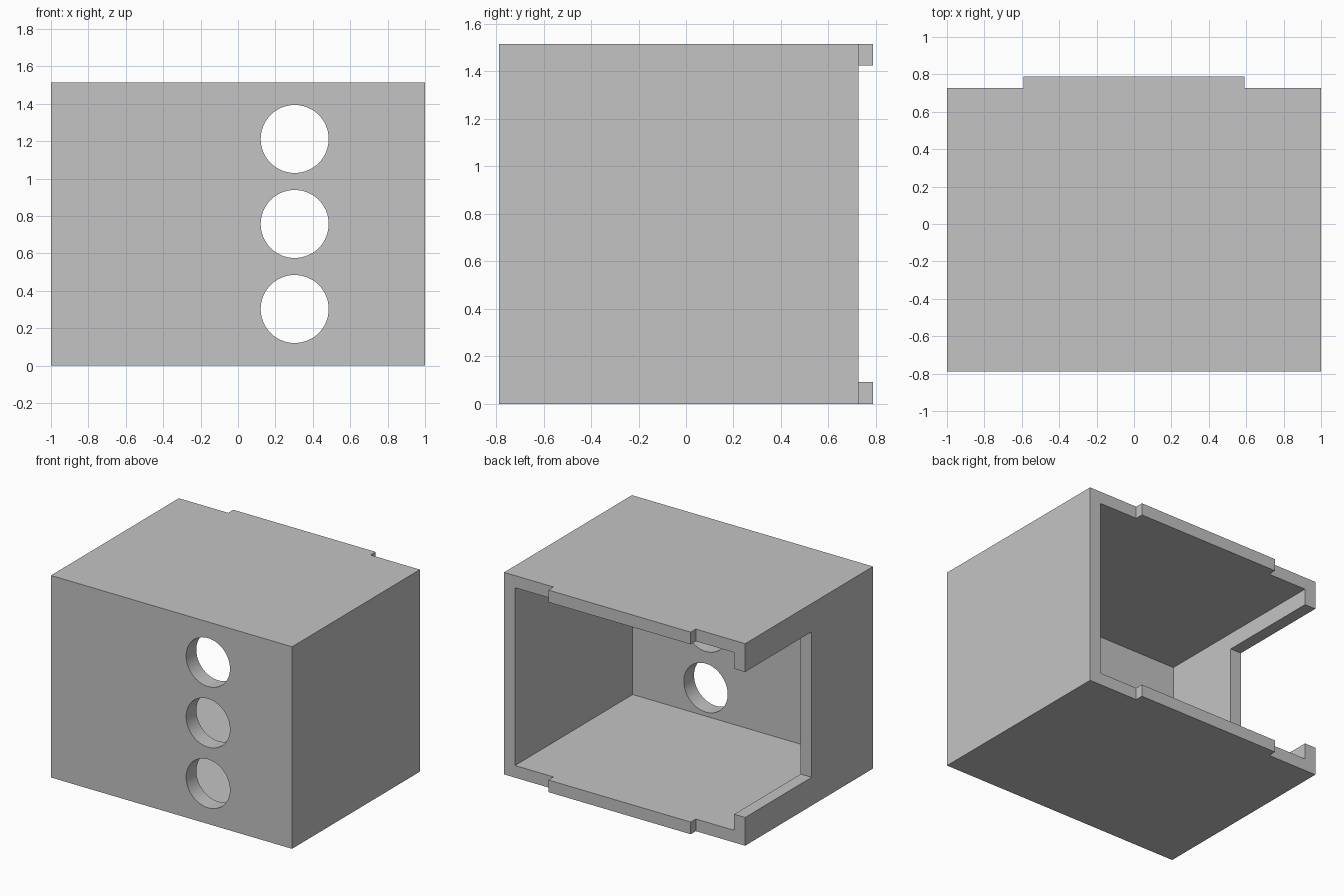
import bpy
import math

cube = bpy.data.objects.get("Cube")
if cube:
    bpy.data.objects.remove(cube, do_unlink=True)

U = 1 / 33                      # design unit
HALF_W, DEPTH, HEIGHT = 33 * U, 52 * U, 50 * U
WALL, FRONT_WALL, TAB = 3 * U, 4 * U, 2 * U
FRONT, BACK = -DEPTH / 2, DEPTH / 2
RIM = BACK - TAB                # plane of the open rear rim
OVER = 0.2                      # cutter overshoot

grey = bpy.data.materials.new("plain grey")
grey.use_nodes = True
grey.diffuse_color = (0.55, 0.55, 0.55, 1)
grey.node_tree.nodes["Principled BSDF"].inputs["Base Color"].default_value = (0.55, 0.55, 0.55, 1)


def box(name, x, y, z):
    """Box from (low, high) ranges on each axis."""
    ranges = (x, y, z)
    bpy.ops.mesh.primitive_cube_add(size=1, location=[(a + b) / 2 for a, b in ranges])
    obj = bpy.context.object
    obj.name = name
    obj.scale = [b - a for a, b in ranges]
    bpy.ops.object.transform_apply(location=True, rotation=False, scale=True)
    return obj


def cut(target, cutter):
    """Subtract the cutter and discard it."""
    cutter.hide_render = True
    mod = target.modifiers.new("cut", "BOOLEAN")
    mod.operation = "DIFFERENCE"
    mod.solver = "EXACT"
    mod.object = cutter
    bpy.ops.object.select_all(action="DESELECT")
    target.select_set(True)
    bpy.context.view_layer.objects.active = target
    bpy.ops.object.modifier_apply(modifier=mod.name)
    bpy.data.objects.remove(cutter, do_unlink=True)


# Outer block, hollowed from the rear
housing = box("housing", (-HALF_W, HALF_W), (FRONT, BACK), (0, HEIGHT))
cut(housing, box("cavity", (-HALF_W + WALL, HALF_W - WALL),
                 (FRONT + FRONT_WALL, BACK + OVER), (WALL, HEIGHT - WALL)))

# Trim the rear corners so that a locating tab stays on the roof and floor
tab_half = 19.5 * U
for side in (-1, 1):
    x = sorted((side * tab_half, side * (HALF_W + OVER)))
    cut(housing, box("rim_trim", x, (RIM, BACK + OVER), (-OVER, HEIGHT + OVER)))

# Open slot in one side wall, running in from the rear
margin = 7 * U
cut(housing, box("side_slot", (-HALF_W - OVER, -HALF_W + 2 * WALL),
                 (RIM - 26 * U, BACK + OVER), (margin, HEIGHT - margin)))

# Column of three round holes through the front wall
for i in range(3):
    bpy.ops.mesh.primitive_cylinder_add(
        vertices=64, radius=6 * U, depth=2 * OVER,
        location=(10 * U, FRONT, (10 + 15 * i) * U), rotation=(math.pi / 2, 0, 0))
    cut(housing, bpy.context.object)

# Finish
housing.data.materials.clear()
housing.data.materials.append(grey)
housing.select_set(True)
bpy.context.view_layer.objects.active = housing
bpy.ops.object.shade_smooth_by_angle(angle=math.radians(30))
